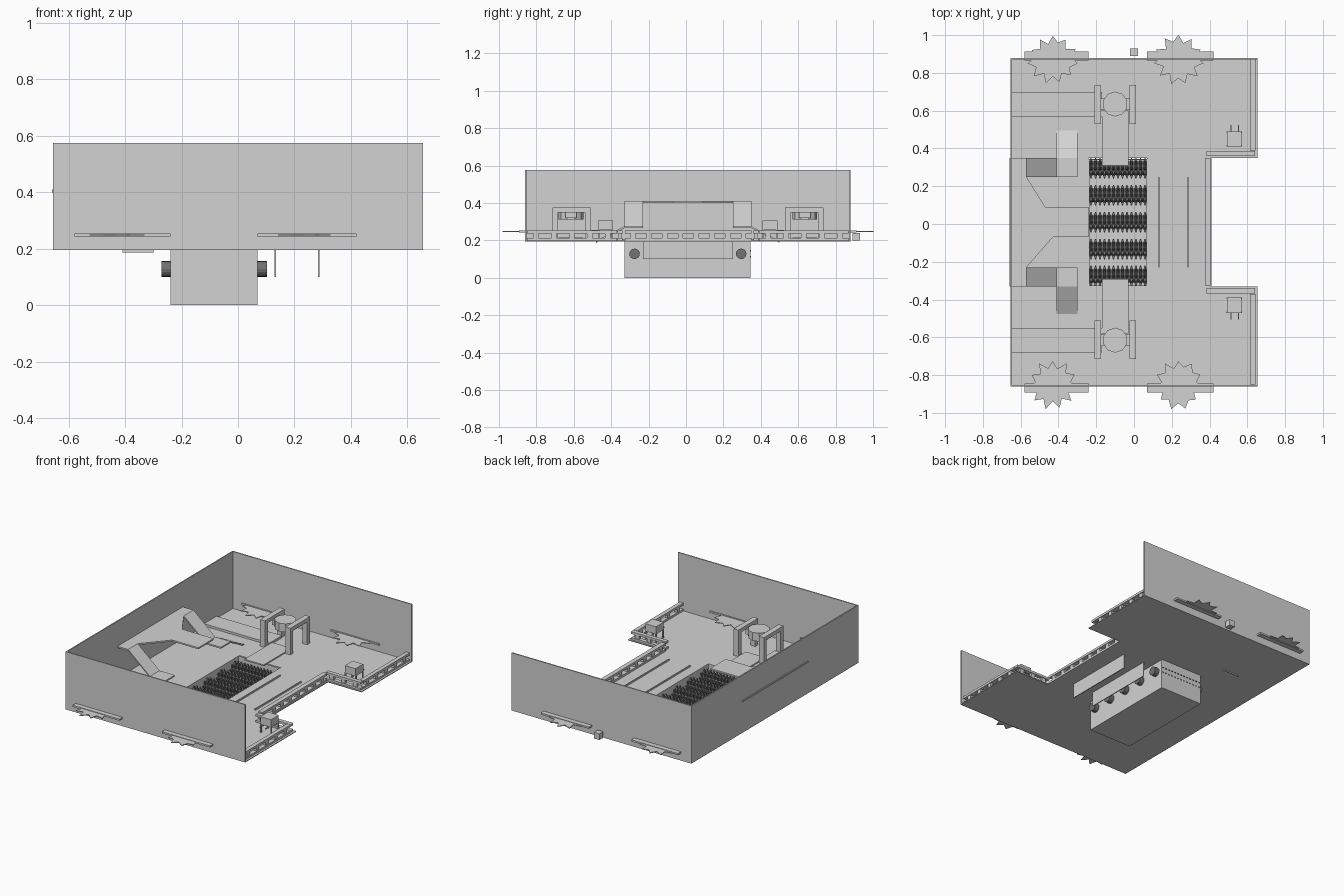
import bpy, bmesh, math, random
from mathutils import Matrix, Vector

if "Cube" in bpy.data.objects:
    bpy.data.objects.remove(bpy.data.objects["Cube"])

random.seed(4)
MID = 0.01   # y of the symmetry plane


def material(name, v):
    m = bpy.data.materials.new(name)
    m.diffuse_color = (v, v, v, 1)
    m.use_nodes = True
    m.node_tree.nodes["Principled BSDF"].inputs["Base Color"].default_value = m.diffuse_color
    return m


GREY = material("light grey", 0.65)
DARK = material("dark grey", 0.17)


def finish(name, bm, mat=GREY, smooth=False):
    bmesh.ops.recalc_face_normals(bm, faces=bm.faces)
    me = bpy.data.meshes.new(name)
    bm.to_mesh(me)
    bm.free()
    me.materials.append(mat)
    ob = bpy.data.objects.new(name, me)
    bpy.context.collection.objects.link(ob)
    if smooth:
        bpy.context.view_layer.objects.active = ob
        ob.select_set(True)
        bpy.ops.object.shade_smooth_by_angle(angle=math.radians(40))
        ob.select_set(False)
    return ob


def add_box(bm, x0, x1, y0, y1, z0, z1):
    m = Matrix.Translation(((x0 + x1) / 2, (y0 + y1) / 2, (z0 + z1) / 2))
    bmesh.ops.create_cube(bm, size=1, matrix=m @ Matrix.Diagonal((x1 - x0, y1 - y0, z1 - z0, 1)))


def boxes(name, items, mat=GREY):
    bm = bmesh.new()
    for b in items:
        add_box(bm, *b)
    return finish(name, bm, mat)


def prism(bm, pts, depth):
    """Extrude a closed outline of 3D points along a vector."""
    f = bm.faces.new([bm.verts.new(p) for p in pts])
    r = bmesh.ops.extrude_face_region(bm, geom=[f])
    bmesh.ops.translate(bm, vec=depth, verts=[v for v in r["geom"] if isinstance(v, bmesh.types.BMVert)])


def flip(y):
    return 2 * MID - y


def side_y(s, a, b):
    """y range on the back (s=1) or mirrored to the front (s=-1)."""
    return (a, b) if s > 0 else (flip(b), flip(a))


# Floor: grid cells with the pit opening and the entrance notch left out
bm = bmesh.new()
xs = [-0.655, -0.24, 0.07, 0.41, 0.655]
ys = [-0.86, -0.33, 0.35, 0.88]
grid = [[bm.verts.new((x, y, 0.2)) for y in ys] for x in xs]
for i in range(4):
    for j in range(3):
        if j == 1 and i in (1, 3):
            continue
        bm.faces.new((grid[i][j], grid[i + 1][j], grid[i + 1][j + 1], grid[i][j + 1]))
mod = finish("floor", bm).modifiers.new("thickness", 'SOLIDIFY')
mod.thickness = 0.005

# Outer walls
boxes("left_wall", [(-0.655, -0.647, -0.86, 0.88, 0.197, 0.575)])
for s, n in ((1, "back_wall"), (-1, "front_wall")):
    boxes(n, [(-0.655, 0.655, *side_y(s, 0.872, 0.88), 0.197, 0.575)])

# Pit shell below the floor
boxes("pit", [(-0.24, 0.07, -0.33, 0.345, 0, 0.005),
              (-0.24, -0.235, -0.33, 0.345, 0, 0.2), (0.065, 0.07, -0.33, 0.345, 0, 0.2),
              (-0.24, 0.07, -0.33, -0.325, 0, 0.2), (-0.24, 0.07, 0.34, 0.345, 0, 0.2)])

# Toothed crushing rollers
for k in range(5):
    cy, cz = MID + (k - 2) * 0.1425, 0.128
    bm = bmesh.new()
    for r, x0, x1 in ((0.028, -0.272, 0.102), (0.035, -0.234, 0.064)):
        m = Matrix.Translation(((x0 + x1) / 2, cy, cz)) @ Matrix.Rotation(math.pi / 2, 4, 'Y')
        bmesh.ops.create_cone(bm, cap_ends=True, segments=16, radius1=r, radius2=r, depth=x1 - x0, matrix=m)
    for c in range(13):
        for a in range(10):
            m = (Matrix.Translation((-0.2275 + c * 0.0238, cy, cz))
                 @ Matrix.Rotation(math.radians(36 * a), 4, 'X')
                 @ Matrix.Translation((0, 0, 0.044)) @ Matrix.Rotation(math.pi / 4, 4, 'Z'))
            bmesh.ops.create_cone(bm, cap_ends=True, segments=4, radius1=0.012,
                                  radius2=0.004, depth=0.024, matrix=m)
    finish("roller", bm, DARK)

# Two upright blades set through the floor
boxes("floor_blades", [(x - 0.003, x + 0.003, -0.23, 0.25, 0.1, 0.21) for x in (0.132, 0.286)])

# Raised platform with a tongue over the pit
bm = bmesh.new()
prism(bm, [(x, y, 0.4) for x, y in (
    (-0.66, -0.33), (-0.57, -0.33), (-0.57, -0.23), (-0.43, -0.07), (-0.24, -0.07),
    (-0.24, 0.09), (-0.47, 0.09), (-0.57, 0.25), (-0.57, 0.35), (-0.66, 0.35))], Vector((0, 0, 0.01)))
finish("platform", bm)

for s in (1, -1):
    # Ramp from the platform to a landing, then turning down to the floor
    bm = bmesh.new()
    y0, y1 = side_y(s, 0.25, 0.35)
    prism(bm, [(-0.57, y0, 0.41), (-0.41, y0, 0.275), (-0.30, y0, 0.275), (-0.30, y0, 0.265),
               (-0.41, y0, 0.265), (-0.57, y0, 0.4)], Vector((0, y1 - y0, 0)))
    e, t = (0.35, 0.50) if s > 0 else (flip(0.35), flip(0.50))
    prism(bm, [(-0.41, e, 0.275), (-0.41, t, 0.198), (-0.41, t, 0.187), (-0.41, e, 0.265)],
          Vector((0.11, 0, 0)))
    finish("ramp", bm, smooth=True)

    # Conveyor from the left wall and chute into the pit
    boxes("conveyor", [(-0.65, -0.17, *side_y(s, 0.57, 0.70), 0.2, 0.215)])
    boxes("chute", [(-0.17, -0.03, *side_y(s, 0.31, 0.60), 0.2, 0.208)])

    # Pair of gate frames
    parts = []
    for x0, x1 in ((-0.21, -0.175), (-0.025, 0.01)):
        parts += [(x0, x1, *side_y(s, 0.53, 0.56), 0.2, 0.375),
                  (x0, x1, *side_y(s, 0.705, 0.735), 0.2, 0.375),
                  (x0, x1, *side_y(s, 0.53, 0.735), 0.35, 0.375)]
    boxes("gate_frames", parts)

    # Round press head hung between the frames
    bm = bmesh.new()
    yc = 0.635 if s > 0 else flip(0.635)
    bmesh.ops.create_cone(bm, cap_ends=True, segments=10, radius1=0.066, radius2=0.066, depth=0.055,
                          matrix=Matrix.Translation((-0.1, yc, 0.338)))
    add_box(bm, -0.175, -0.025, yc - 0.03, yc + 0.03, 0.32, 0.355)
    finish("press_head", bm)

    # Console box on legs
    y0, y1 = side_y(s, 0.41, 0.49)
    legs = [(x, x + 0.008, y, y + 0.008, 0.197, 0.26) for x in (0.49, 0.565) for y in (y0, y1 - 0.008)]
    arms = [(x, x + 0.006, *side_y(s, 0.48, 0.525), 0.25, 0.256) for x in (0.51, 0.55)]
    boxes("console", [(0.492, 0.57, y0, y1, 0.255, 0.305)] + legs + arms)

    # Spiky splashes with a ledge through each end wall
    for cx, lx0, lx1 in ((-0.43, -0.58, -0.24), (0.235, 0.07, 0.42)):
        bm = bmesh.new()
        cyy = 0.87 if s > 0 else flip(0.87)
        pts = []
        for i in range(22):
            a = math.pi * i / 11 + math.pi / 2
            r = random.uniform(0.122, 0.136) if i % 2 == 0 else random.uniform(0.085, 0.1)
            pts.append((cx + r * math.cos(a), cyy + r * math.sin(a), 0.246))
        prism(bm, pts, Vector((0, 0, 0.005)))
        add_box(bm, lx0, lx1, *side_y(s, 0.865, 0.912), 0.243, 0.254)
        finish("splash", bm)


# Low railing along the open side: two bars and short posts
def railing(name, x0, x1, y0, y1):
    items = [(x0, x1, y0, y1, 0.238, 0.253), (x0, x1, y0, y1, 0.2, 0.213)]
    n = max(2, round(max(x1 - x0, y1 - y0) / 0.09))
    for i in range(n):
        t = (i + 0.5) / n
        if y1 - y0 > x1 - x0:
            c = y0 + t * (y1 - y0)
            items.append((x0 + 0.004, x1 - 0.004, c - 0.014, c + 0.014, 0.205, 0.245))
        else:
            c = x0 + t * (x1 - x0)
            items.append((c - 0.014, c + 0.014, y0 + 0.004, y1 - 0.004, 0.205, 0.245))
    boxes(name, items)


railing("entrance_railing", 0.375, 0.405, -0.325, 0.35)
for s in (1, -1):
    railing("cross_railing", 0.385, 0.64, *side_y(s, 0.36, 0.387))
    railing("outer_railing", 0.615, 0.642, *side_y(s, 0.39, 0.87))

# Small block behind the back wall
boxes("outside_block", [(-0.02, 0.02, 0.89, 0.93, 0.2, 0.24)])
